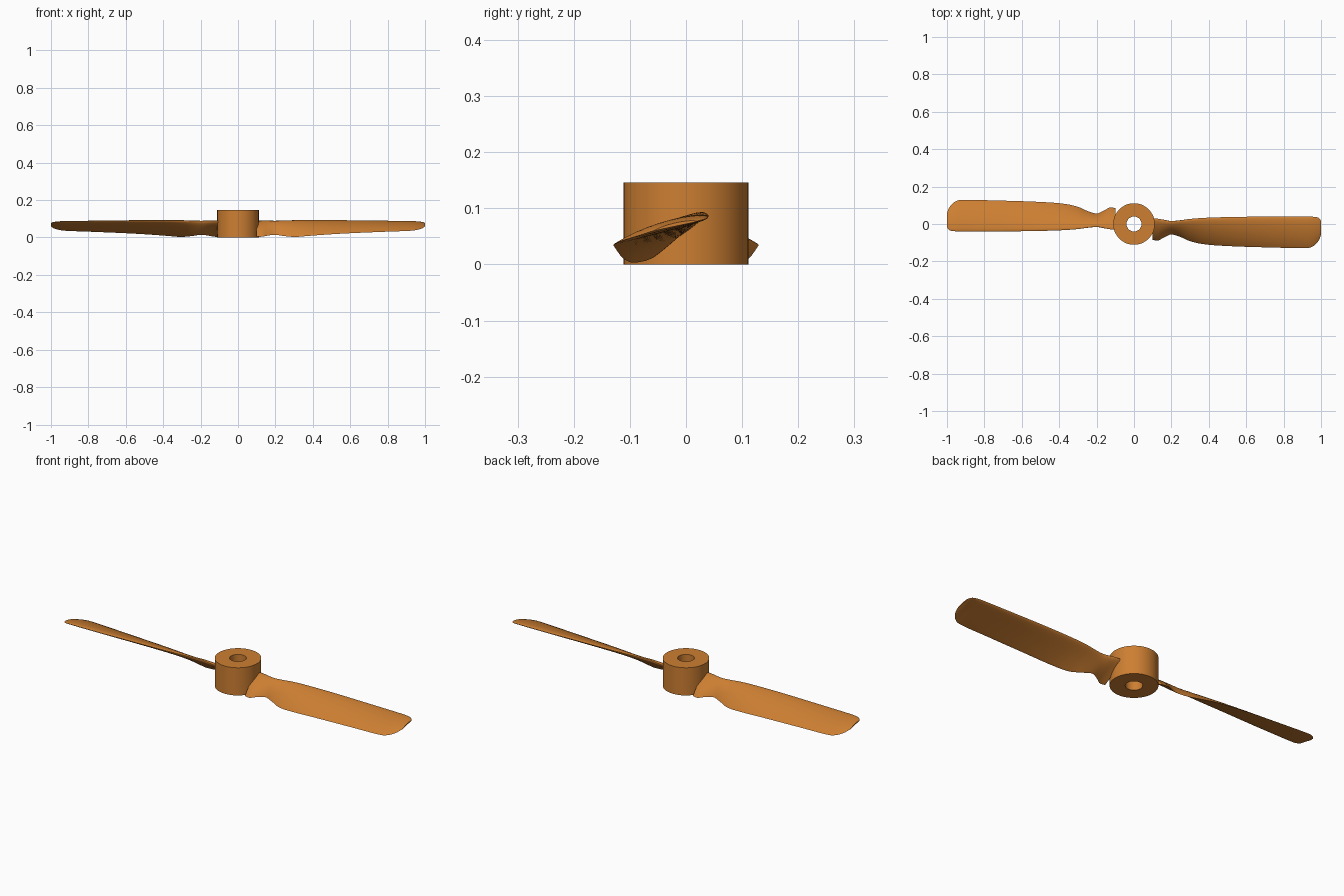
import bpy, bmesh, math
from mathutils import Vector

cube = bpy.data.objects.get("Cube")
if cube:
    bpy.data.objects.remove(cube, do_unlink=True)

bronze = bpy.data.materials.new("bronze_orange")
bronze.use_nodes = True
colour = (0.61, 0.212, 0.032, 1)
bronze.diffuse_color = colour
bronze.node_tree.nodes["Principled BSDF"].inputs["Base Color"].default_value = colour


def finish(name, bm):
    """Turn a bmesh into a smooth-shaded object."""
    bmesh.ops.recalc_face_normals(bm, faces=bm.faces)
    mesh = bpy.data.meshes.new(name)
    bm.to_mesh(mesh)
    bm.free()
    mesh.materials.append(bronze)
    obj = bpy.data.objects.new(name, mesh)
    bpy.context.collection.objects.link(obj)
    bpy.ops.object.select_all(action='DESELECT')
    obj.select_set(True)
    bpy.context.view_layer.objects.active = obj
    bpy.ops.object.shade_smooth_by_angle(angle=math.radians(40))
    return obj


def bridge(bm, a, b):
    n = len(a)
    for i in range(n):
        j = (i + 1) % n
        bm.faces.new((a[i], a[j], b[j], b[i]))


# Hub: a tube with a through bore
def build_hub(outer=0.111, bore=0.04, height=0.146, sides=64):
    bm = bmesh.new()
    rings = []
    for r, z in ((outer, 0), (outer, height), (bore, height), (bore, 0)):
        rings.append([bm.verts.new((r * math.cos(k * math.tau / sides),
                                    r * math.sin(k * math.tau / sides), z))
                      for k in range(sides)])
    for i in range(4):
        bridge(bm, rings[i], rings[(i + 1) % 4])
    return finish("hub", bm)


# Blade stations: x, low edge y and z, high edge y and z, thickness ratio
STATIONS = [Vector(s) for s in (
    (0.10, -0.085, 0.004, 0.030, 0.088, 0.14),
    (0.13, -0.088, 0.004, 0.028, 0.088, 0.14),
    (0.16, -0.072, 0.010, 0.022, 0.088, 0.17),
    (0.20, -0.056, 0.014, 0.015, 0.088, 0.19),
    (0.25, -0.070, 0.007, 0.020, 0.089, 0.15),
    (0.31, -0.095, 0.003, 0.028, 0.091, 0.13),
    (0.40, -0.111, 0.010, 0.034, 0.091, 0.12),
    (0.55, -0.120, 0.020, 0.038, 0.090, 0.11),
    (0.75, -0.126, 0.029, 0.040, 0.087, 0.10),
    (0.91, -0.129, 0.035, 0.040, 0.085, 0.09),
    (0.955, -0.120, 0.040, 0.039, 0.084, 0.08),
    (0.985, -0.092, 0.049, 0.034, 0.081, 0.07),
    (1.00, -0.058, 0.060, 0.018, 0.077, 0.06))]


def spline(points, steps=5):
    """Smooth curve through the stations."""
    out = []
    last = len(points) - 1
    for i in range(last):
        p0, p1 = points[max(i - 1, 0)], points[i]
        p2, p3 = points[i + 1], points[min(i + 2, last)]
        for k in range(steps):
            t = k / steps
            out.append((p1 * 2 + (p2 - p0) * t
                        + (p0 * 2 - p1 * 5 + p2 * 4 - p3) * t ** 2
                        + (p1 * 3 - p0 - p2 * 3 + p3) * t ** 3) * 0.5)
    return out + [points[-1]]


def section(station, n=12, camber=0.03):
    """Cambered aerofoil loop from the thick high edge to the thin low edge."""
    x, yl, zl, yh, zh, thick = station
    chord = Vector((0, yl - yh, zl - zh))
    normal = Vector((0, zl - zh, yh - yl))
    start = Vector((x, yh, zh))
    loop = []
    for k in range(2 * n):
        a = math.pi * k / n
        s = (1 - math.cos(a)) / 2
        half = 5 * thick * (0.2969 * math.sqrt(s) - 0.126 * s - 0.3516 * s ** 2
                            + 0.2843 * s ** 3 - 0.1015 * s ** 4) + 0.02 * math.sin(a) ** 2 * s
        side = 1 if k <= n else -1
        loop.append(start + chord * s
                    + normal * (side * half + 4 * camber * s * (1 - s)))
    return loop


# Blades: lofted aerofoils, the second turned half way round
def build_blade(name, turn):
    bm = bmesh.new()
    rings = [[bm.verts.new((p.x * turn, p.y * turn, max(p.z, 0)))
              for p in section(s)] for s in spline(STATIONS)]
    for a, b in zip(rings, rings[1:]):
        bridge(bm, a, b)
    bm.faces.new(rings[0])
    bm.faces.new(rings[-1])
    return finish(name, bm)


build_hub()
build_blade("left_blade", 1)
build_blade("right_blade", -1)
